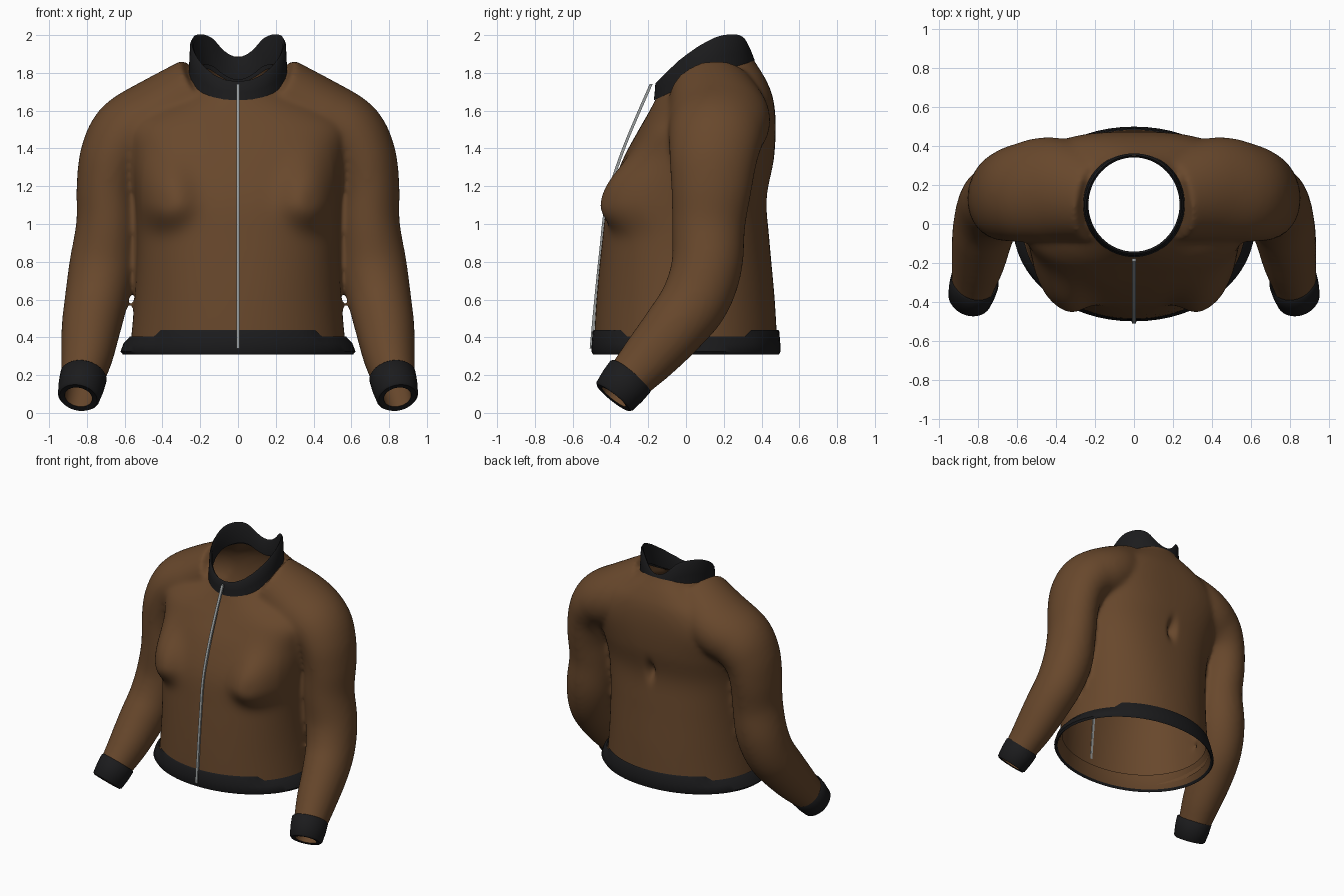
import bpy, bmesh, math
from mathutils import Vector

cube = bpy.data.objects.get("Cube")
if cube:
    bpy.data.objects.remove(cube, do_unlink=True)


def material(name, color):
    m = bpy.data.materials.new(name)
    m.use_nodes = True
    m.diffuse_color = (*color, 1)
    bsdf = m.node_tree.nodes["Principled BSDF"]
    bsdf.inputs["Base Color"].default_value = (*color, 1)
    bsdf.inputs["Roughness"].default_value = 0.8
    return m


BROWN = material("brown_cloth", (0.138, 0.064, 0.025))
BLACK = material("black_ribbing", (0.011, 0.011, 0.012))
GREY = material("zip_grey", (0.32, 0.34, 0.34))


def spline(rows, steps=6):
    """Smooth interpolation through rows of numbers (Catmull-Rom)."""
    out = []
    for i in range(len(rows) - 1):
        a, b, c, d = (rows[max(0, min(len(rows) - 1, i + k))] for k in (-1, 0, 1, 2))
        for s in range(steps):
            t = s / steps
            out.append([0.5 * (2 * q + (r - p) * t + (2 * p - 5 * q + 4 * r - u) * t * t
                               + (3 * q - p - 3 * r + u) * t ** 3)
                        for p, q, r, u in zip(a, b, c, d)])
    return out + [list(rows[-1])]


def body_ring(zf, zb, w, yf, yb, power, n=64):
    """Oval around the trunk, tilted from zf in front to zb behind; low power is squarer."""
    ring = []
    for i in range(n):
        a = math.tau * i / n
        c, s = (math.copysign(abs(f(a)) ** power, f(a)) for f in (math.cos, math.sin))
        k = (s + 1) / 2
        ring.append(Vector((w * c, yf + (yb - yf) * k, zf + (zb - zf) * k)))
    return ring


def tube_ring(center, axis, depth, width, n=32):
    """Oval across an axis; depth runs towards y."""
    t = axis.normalized()
    u = (Vector((0, 1, 0)) - t * t.y).normalized()
    v = t.cross(u)
    return [center + u * depth * math.cos(math.tau * i / n)
            + v * width * math.sin(math.tau * i / n) for i in range(n)]


def loft(bm, rings, cap=False, lining_from=None):
    loops = [[bm.verts.new(p) for p in r] for r in rings]
    n = len(loops[0])
    for k, (a, b) in enumerate(zip(loops, loops[1:])):
        for i in range(n):
            f = bm.faces.new((a[i], a[(i + 1) % n], b[(i + 1) % n], b[i]))
            if lining_from is not None and k >= lining_from:
                f.material_index = 1
    if cap:
        bm.faces.new(loops[0])
        bm.faces.new(loops[-1])


def finish(bm, name, mats, recalc=True, angle=0.9):
    if recalc:
        bmesh.ops.recalc_face_normals(bm, faces=bm.faces[:])
    me = bpy.data.meshes.new(name)
    bm.to_mesh(me)
    bm.free()
    for m in mats:
        me.materials.append(m)
    me.shade_smooth()
    me.set_sharp_from_angle(angle=angle)
    ob = bpy.data.objects.new(name, me)
    bpy.context.scene.collection.objects.link(ob)
    return ob


# Trunk and sleeves as overlapping solids
bm = bmesh.new()
trunk = [(.31, .31, .575, -.49, .487, .98), (.6, .6, .548, -.474, .47, .95),
         (.9, .9, .535, -.445, .443, .88), (1.13, 1.13, .545, -.412, .428, .82),
         (1.34, 1.34, .57, -.335, .465, .8), (1.49, 1.53, .59, -.255, .475, .74),
         (1.56, 1.67, .51, -.215, .46, .76), (1.61, 1.77, .39, -.187, .42, .84),
         (1.66, 1.86, .27, -.162, .365, .95), (1.71, 1.93, .22, -.135, .33, 1)]
loft(bm, [body_ring(*r) for r in spline(trunk)], cap=True)

sleeve = spline([(.19, .13, 1.705, .22, .195), (.41, .175, 1.565, .27, .215),
                 (.575, .16, 1.475, .255, .205), (.657, .145, 1.36, .235, .18),
                 (.69, .135, 1.2, .215, .165), (.692, .12, 1.0, .195, .165),
                 (.718, .11, .78, .188, .176), (.75, .05, .6, .182, .168),
                 (.778, -.06, .45, .168, .157), (.80, -.19, .3, .148, .138),
                 (.825, -.30, .18, .125, .115), (.85, -.40, .07, .11, .10)])
for side in (1, -1):
    pts = [Vector((side * r[0], r[1], r[2])) for r in sleeve]
    last = len(pts) - 1
    loft(bm, [tube_ring(p, pts[min(i + 1, last)] - pts[max(i - 1, 0)], *sleeve[i][3:])
              for i, p in enumerate(pts)], cap=True)
solid = finish(bm, "body_solid", [])

# Fuse the solids into one soft skin
remesh = solid.modifiers.new("fuse", 'REMESH')
remesh.mode = 'VOXEL'
remesh.voxel_size = 0.016
soften = solid.modifiers.new("soften", 'SMOOTH')
soften.factor = 0.5
soften.iterations = 14
bpy.context.view_layer.update()
skin = bpy.data.meshes.new_from_object(solid.evaluated_get(bpy.context.evaluated_depsgraph_get()))
bpy.data.objects.remove(solid, do_unlink=True)
bm = bmesh.new()
bm.from_mesh(skin)
bpy.data.meshes.remove(skin)

# Open the neck, hem and wrists
wrist, wrist_end = Vector((.815, -.285, .205)), Vector((.845, -.385, .08))
wrist_dir = (wrist_end - wrist).normalized()


def is_opening(p):
    q = Vector((abs(p.x), p.y, p.z))
    neck = p.z > 1.4 and (p.x / .24) ** 2 + ((p.y - .1) / .25) ** 2 < 1
    hem = p.z < .36 and q.x < .62
    cuff = q.x > .66 and (q - wrist).dot(wrist_dir) > .07
    return neck or hem or cuff


bmesh.ops.delete(bm, geom=[f for f in bm.faces if is_opening(f.calc_center_median())],
                 context='FACES')

# Bust, rounded below and sloping softly above, and a small dent in the back
for v in bm.verts:
    x, y, z = v.co
    front = max(0, min(1, (-.08 - y) / .1))
    rise = .22 if z > 1.12 else .135
    spread = ((abs(x) - .39) / .15) ** 2 + ((z - 1.12) / rise) ** 2
    v.co.y -= .1 * front * math.exp(-spread ** 1.4)
    if y > .3:
        v.co.y -= .05 * math.exp(-(x / .03) ** 2 - ((z - 1.17) / .07) ** 2)
for f in bm.faces:
    f.material_index = 0
finish(bm, "jacket_body", [BROWN], recalc=False, angle=1.2)

# Hem band with stepped upper edge and brown lining
bm = bmesh.new()
rings = [body_ring(z, z, w, -d, d, .98) for z, w, d in
         ((.44, .572, .488), (.43, .58, .494), (.37, .605, .499), (.325, .622, .50),
          (.31, .61, .493), (.325, .595, .48), (.43, .55, .465))]
for ring in rings[:2]:
    for p in ring:
        if abs(p.x) > .41:
            p.z -= .035
loft(bm, rings, lining_from=5)
finish(bm, "hem_band", [BLACK, BROWN])

# Cuffs with brown lining
for side, name in ((1, "left_cuff"), (-1, "right_cuff")):
    bm = bmesh.new()
    rings = []
    for t, r in ((.05, .128), (.1, .135), (.5, .132), (.93, .122), (1, .11),
                 (.97, .08), (.1, .095)):
        c = wrist.lerp(wrist_end, t)
        axis = wrist_dir.copy()
        c.x, axis.x = c.x * side, axis.x * side
        rings.append(tube_ring(c, axis, r, r * .92))
    loft(bm, rings, lining_from=5)
    finish(bm, name, [BLACK, BROWN])

# Standing collar: low in front, peaked at the sides, dipped behind
bm = bmesh.new()
edges = spline([(-1, 1.655, 1.755), (-.5, 1.72, 1.875), (0, 1.79, 1.96),
                (.4, 1.82, 2.0), (.8, 1.82, 1.99), (1, 1.75, 1.885)], steps=40)


def collar_ring(up, grow):
    ring = []
    for i in range(64):
        a = math.tau * i / 64
        s = math.sin(a)
        _, low, high = min(edges, key=lambda e: abs(e[0] - s))
        ring.append(Vector(((.25 + grow) * math.cos(a), .1 + (.258 + grow) * s,
                            low + (high - low) * up)))
    return ring


loft(bm, [collar_ring(u, g) for u, g in
          ((0, .012), (.4, .008), (.9, .004), (1, -.006), (.9, -.016), (.1, -.014))])
finish(bm, "collar", [BLACK])

# Zip running down the front
bm = bmesh.new()
zip_path = spline([(-.185, 1.74), (-.33, 1.4), (-.418, 1.12), (-.452, .85), (-.475, .63),
                   (-.502, .34)])
loft(bm, [[Vector((x, y + dy, z)) for x, dy in
           ((-.009, -.008), (.009, -.008), (.009, .008), (-.009, .008))]
          for y, z in zip_path], cap=True)
finish(bm, "front_zip", [GREY], angle=0.5)
